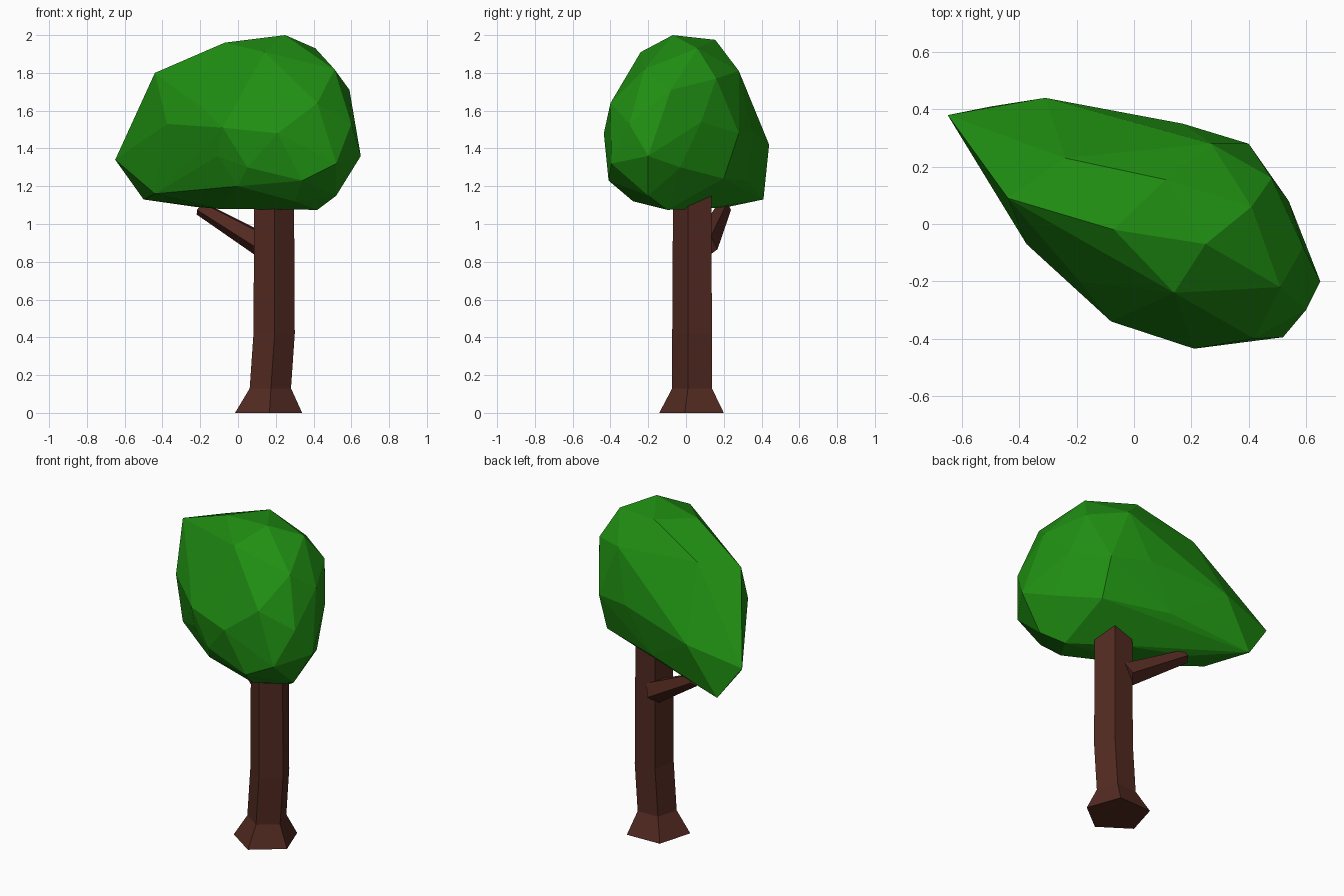
import bpy, bmesh, math
from mathutils import Vector

if "Cube" in bpy.data.objects:
    bpy.data.objects.remove(bpy.data.objects["Cube"])


def material(name, rgb):
    m = bpy.data.materials.new(name)
    m.diffuse_color = (*rgb, 1)
    m.use_nodes = True
    m.node_tree.nodes["Principled BSDF"].inputs["Base Color"].default_value = m.diffuse_color
    return m


def finish(name, bm, mat):
    bmesh.ops.recalc_face_normals(bm, faces=bm.faces)
    me = bpy.data.meshes.new(name)
    bm.to_mesh(me)
    bm.free()
    me.materials.append(mat)
    ob = bpy.data.objects.new(name, me)
    bpy.context.collection.objects.link(ob)
    return ob


def loft(name, rings, mat):
    """Closed tube through equal-length rings of points."""
    bm = bmesh.new()
    loops = [[bm.verts.new(p) for p in r] for r in rings]
    n = len(loops[0])
    for a, b in zip(loops, loops[1:]):
        for i in range(n):
            j = (i + 1) % n
            bm.faces.new((a[i], a[j], b[j], b[i]))
    bm.faces.new(loops[0])
    bm.faces.new(loops[-1])
    return finish(name, bm, mat)


def ring(c, r, n, start, u=Vector((1, 0, 0)), v=Vector((0, 1, 0))):
    angles = [math.radians(start + 360 * i / n) for i in range(n)]
    return [Vector(c) + r * (math.cos(t) * u + math.sin(t) * v) for t in angles]


bark = material("bark", (0.085, 0.023, 0.015))
leaf = material("leaf", (0.014, 0.27, 0.006))

# Pentagonal trunk with a flared foot and a slight bend
stations = [(0.16, 0.045, 0, 0.187), (0.17, 0.042, 0.13, 0.115),
            (0.19, 0.042, 0.42, 0.115), (0.19, 0.042, 1.3, 0.11)]
loft("trunk", [ring(s[:3], s[3], 5, -16) for s in stations], bark)

# Tapered side branch rising into the crown
start, end = Vector((0.14, 0.10, 0.885)), Vector((-0.20, 0.20, 1.085))
axis = (end - start).normalized()
side = axis.cross(Vector((0, 0, 1))).normalized()
up = side.cross(axis)
loft("branch", [ring(start, 0.07, 5, 54, side, up),
                ring(end, 0.04, 5, 54, side, up)], bark)

# Faceted crown: hull over its corner points, leaning back to the left
crown_points = [
    # top
    (0.25, -0.07, 2.0), (-0.07, -0.02, 1.96), (0.11, 0.155, 1.975),
    (0.41, 0.06, 1.93), (0.14, -0.24, 1.91), (-0.44, 0.09, 1.8),
    (0.51, -0.22, 1.82), (0.27, 0.28, 1.81), (0.48, 0.16, 1.77),
    (0.59, -0.08, 1.71), (-0.24, 0.23, 1.83),
    # middle
    (0.42, -0.40, 1.64), (0.21, -0.435, 1.48), (-0.08, -0.34, 1.51),
    (-0.375, -0.07, 1.53), (-0.19, -0.2, 1.62), (0.6, -0.3, 1.53),
    (0.65, -0.2, 1.36), (0.54, 0.08, 1.54), (0.4, 0.28, 1.48),
    (0.17, 0.35, 1.5), (-0.31, 0.44, 1.42), (-0.65, 0.38, 1.34),
    # underside
    (0.52, -0.395, 1.32), (0.34, -0.41, 1.23), (0.05, -0.36, 1.3),
    (-0.11, -0.27, 1.36), (0.0, -0.28, 1.2), (-0.44, 0.09, 1.16),
    (-0.5, 0.41, 1.13), (0.0, 0.33, 1.23), (0.4, 0.2, 1.24),
    (0.56, -0.03, 1.3), (0.52, -0.2, 1.15), (0.42, -0.1, 1.075),
    (0.3, -0.28, 1.12), (-0.1, 0.0, 1.08), (-0.22, 0.22, 1.09),
    (0.15, 0.08, 1.08)]
bm = bmesh.new()
for p in crown_points:
    bm.verts.new(p)
hull = bmesh.ops.convex_hull(bm, input=bm.verts)
loose = {e for e in hull["geom_interior"] + hull["geom_unused"]
         if isinstance(e, bmesh.types.BMVert)}
bmesh.ops.delete(bm, geom=list(loose), context="VERTS")
finish("crown", bm, leaf)
